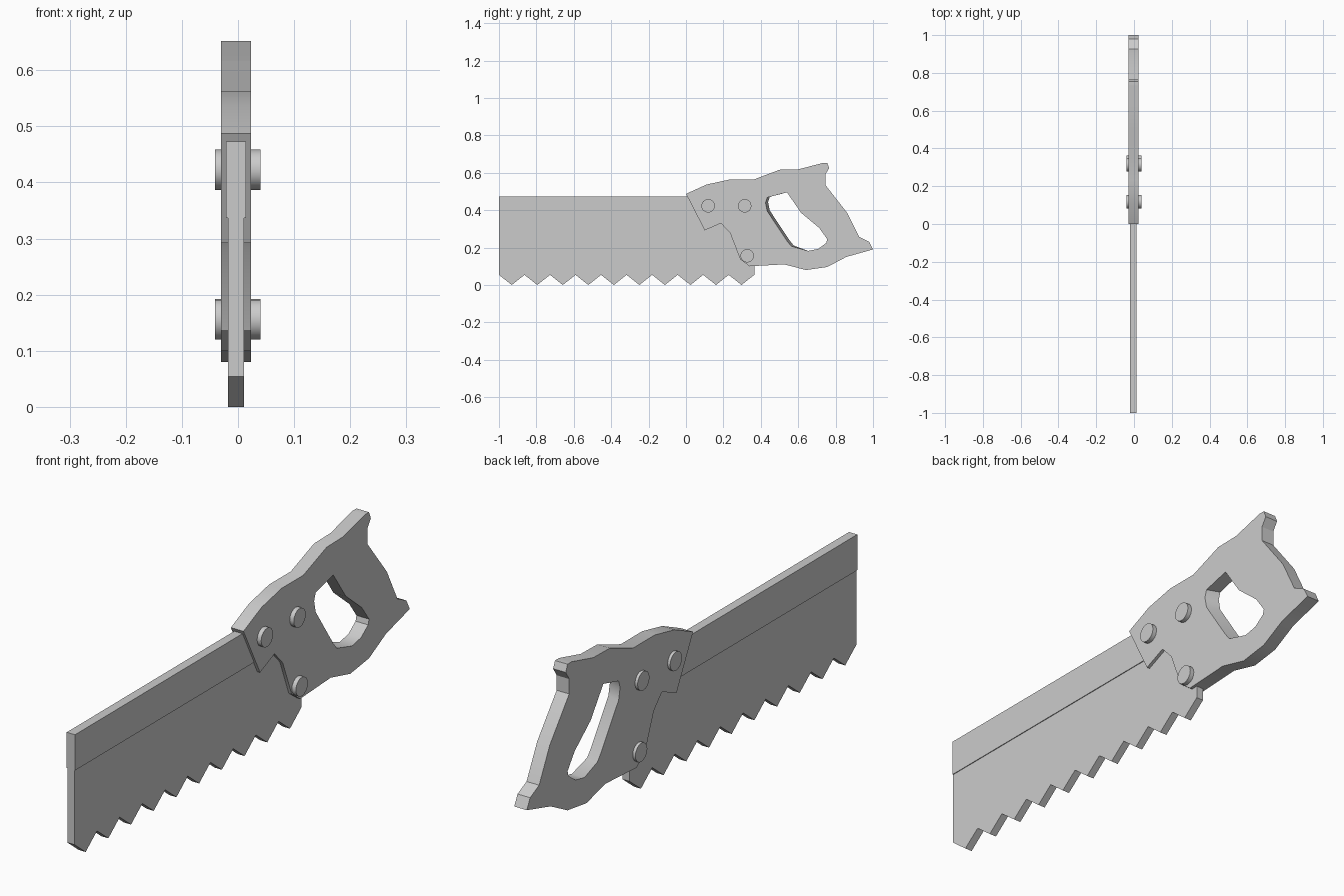
import bpy, bmesh, math

if "Cube" in bpy.data.objects:
    bpy.data.objects.remove(bpy.data.objects["Cube"])

grey = bpy.data.materials.new("grey")
grey.diffuse_color = (0.6, 0.6, 0.6, 1)
grey.use_nodes = True
grey.node_tree.nodes["Principled BSDF"].inputs["Base Color"].default_value = grey.diffuse_color


def finish(name, bm):
    bmesh.ops.recalc_face_normals(bm, faces=bm.faces)
    mesh = bpy.data.meshes.new(name)
    bm.to_mesh(mesh)
    bm.free()
    mesh.materials.append(grey)
    ob = bpy.data.objects.new(name, mesh)
    bpy.context.collection.objects.link(ob)
    bpy.ops.object.select_all(action='DESELECT')
    ob.select_set(True)
    bpy.context.view_layer.objects.active = ob
    bpy.ops.object.shade_smooth_by_angle(angle=math.radians(30))
    return ob


def plate(name, x0, x1, left_loops, right_loops=None):
    """Flat plate between x0 and x1 from (y, z) loops; later loops are holes."""
    bm = bmesh.new()
    right_loops = right_loops or left_loops
    sides = []
    for x, loops in ((x0, left_loops), (x1, right_loops)):
        rings, edges = [], []
        for loop in loops:
            ring = [bm.verts.new((x, y, z)) for y, z in loop]
            edges += [bm.edges.new((ring[i - 1], ring[i])) for i in range(len(ring))]
            rings.append(ring)
        bmesh.ops.triangle_fill(bm, edges=edges, use_beauty=True, use_dissolve=False)
        sides.append(rings)
    for a, b in zip(*sides):
        for i in range(len(a)):
            bm.faces.new((a[i - 1], a[i], b[i], b[i - 1]))
    return finish(name, bm)


# Toothed blade: ten even teeth along the lower edge
teeth, start, end = 10, -1.0, 0.365
step = (end - start) / teeth
edge = [(start, 0.054)]
for i in range(teeth):
    edge += [(start + (i + 0.5) * step, 0.0), (start + (i + 1) * step, 0.054)]
plate("blade", -0.018, 0.011, [edge + [(end, 0.46), (start, 0.46)]])

# Thicker stiffening strip along the top of the blade
plate("blade_spine", -0.021, 0.014,
      [[(start, 0.337), (end, 0.337), (end, 0.473), (start, 0.473)]])

# Handle with a grip opening that widens slightly towards one side
outline = [(0, .487), (.11, .537), (.23, .563), (.36, .563), (.50, .616), (.60, .618),
           (.73, .652), (.755, .652), (.766, .625), (.745, .592), (.745, .535),
           (.862, .385), (.926, .257), (.98, .23), (1, .19), (.857, .15), (.755, .096),
           (.642, .08), (.525, .11), (.34, .10), (.29, .137), (.236, .277),
           (.187, .33), (.10, .292)]
hole = [(.434, .468), (.54, .495), (.616, .385), (.712, .305), (.755, .245), (.75, .225),
        (.707, .193), (.653, .182), (.562, .208), (.54, .235), (.434, .395), (.425, .44)]
narrow = [(y + 0.014, z + 0.003) if i in (0, 8, 9, 10, 11) else (y, z)
          for i, (y, z) in enumerate(hole)]
plate("handle", -0.03, 0.023, [outline, narrow], [outline, hole])

# Rivets passing through the handle
for n, (y, z) in enumerate([(.118, .423), (.314, .423), (.327, .156)], 1):
    ring = [(y + .036 * math.cos(i * math.tau / 16), z + .036 * math.sin(i * math.tau / 16))
            for i in range(16)]
    plate(f"rivet_{n}", -0.041, 0.04, [ring])
